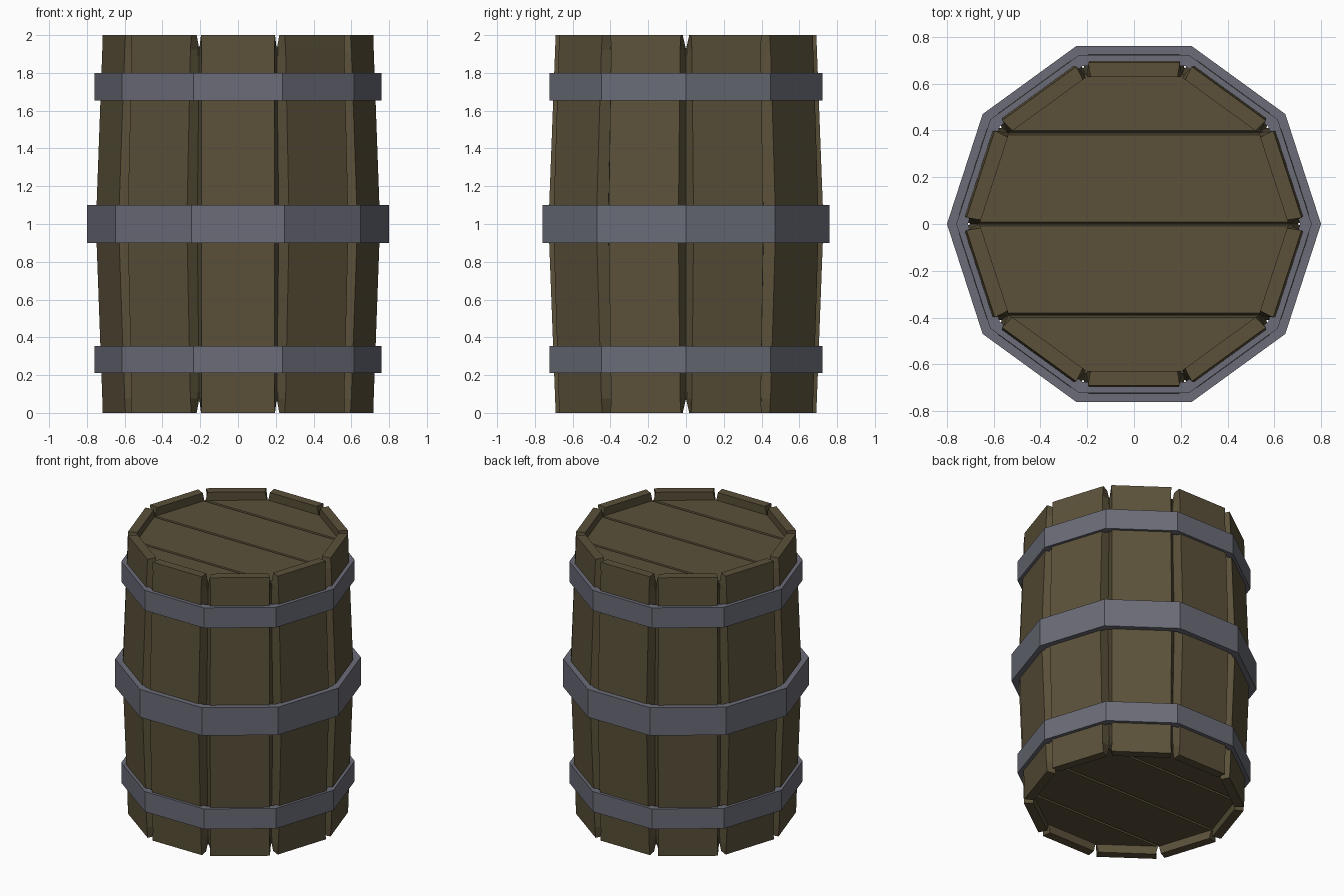
import bpy, bmesh, math
from mathutils import Matrix

if "Cube" in bpy.data.objects:
    bpy.data.objects.remove(bpy.data.objects["Cube"])

SIDES = 10
STEP = 2 * math.pi / SIDES
COS, TAN = math.cos(STEP / 2), math.tan(STEP / 2)


def material(name, rgb):
    m = bpy.data.materials.new(name)
    m.diffuse_color = (*rgb, 1)
    m.use_nodes = True
    m.node_tree.nodes["Principled BSDF"].inputs["Base Color"].default_value = m.diffuse_color
    return m


wood = material("dark wood", (0.105, 0.083, 0.042))
iron = material("grey iron", (0.145, 0.15, 0.185))


def finish(bm, name, mat):
    bmesh.ops.recalc_face_normals(bm, faces=bm.faces)
    me = bpy.data.meshes.new(name)
    bm.to_mesh(me)
    bm.free()
    me.materials.append(mat)
    ob = bpy.data.objects.new(name, me)
    bpy.context.collection.objects.link(ob)
    return ob


def loft(bm, rings, closed=False):
    rows = [[bm.verts.new(p) for p in r] for r in rings]
    n = len(rows[0])
    pairs = list(zip(rows, rows[1:])) + ([(rows[-1], rows[0])] if closed else [])
    for a, b in pairs:
        for i in range(n):
            j = (i + 1) % n
            bm.faces.new((a[i], a[j], b[j], b[i]))
    if not closed:
        bm.faces.new(rows[0][::-1])
        bm.faces.new(rows[-1])


def decagon(r, z):
    return [(r * math.cos(i * STEP), r * math.sin(i * STEP), z) for i in range(SIDES)]


# Bulging staves: (height, outer distance, outer half width, inner half width)
half = [(0.0, 0.69, 0.196, 0.186), (0.075, 0.693, 0.192, None), (1.0, 0.728, 0.194, None)]
profile = half + [(2 - z, a, w, i) for z, a, w, i in half[-2::-1]]
for k in range(SIDES):
    bm = bmesh.new()
    rings = []
    for z, a, w, wi in profile:
        b = a - 0.062
        wi = wi or b * TAN
        rings.append([(a, -w, z), (a, w, z), (b, wi, z), (b, -wi, z)])
    loft(bm, rings)
    bm.transform(Matrix.Rotation((k + 0.5) * STEP, 4, 'Z'))
    finish(bm, f"stave_{k + 1}", wood)

# Iron hoops
for name, r, z0, z1 in (("lower_hoop", 0.76, 0.21, 0.355),
                        ("middle_hoop", 0.80, 0.90, 1.10),
                        ("upper_hoop", 0.76, 1.655, 1.80)):
    bm = bmesh.new()
    loft(bm, [decagon(r, z0), decagon(r, z1), decagon(r - 0.05, z1), decagon(r - 0.05, z0)], True)
    finish(bm, name, iron)

# Lid and base: decagonal boards split into planks, with a recessed backing
for part, top, sign in (("lid", 1.94, -1), ("base", 0.06, 1)):
    r = 0.64 / COS
    bm = bmesh.new()
    loft(bm, [decagon(r, top + sign * 0.022), decagon(r, top + sign * 0.05)])
    finish(bm, part + "_backing", wood)
    for n, (y0, y1) in enumerate(((-0.7, -0.39), (-0.39, 0), (0, 0.39), (0.39, 0.7))):
        bm = bmesh.new()
        loft(bm, [decagon(r, top), decagon(r, top + sign * 0.03)])
        for y, d in ((y0, -1), (y1, 1)):
            # plank sides slope to make V seams
            res = bmesh.ops.bisect_plane(bm, geom=bm.verts[:] + bm.edges[:] + bm.faces[:],
                                         plane_co=(0, y - d * 0.009, top),
                                         plane_no=(0, d, -sign * 0.35), clear_outer=True)
            cut = [e for e in res["geom_cut"] if isinstance(e, bmesh.types.BMEdge)]
            if cut:
                bmesh.ops.holes_fill(bm, edges=cut, sides=0)
        finish(bm, f"{part}_plank_{n + 1}", wood)
